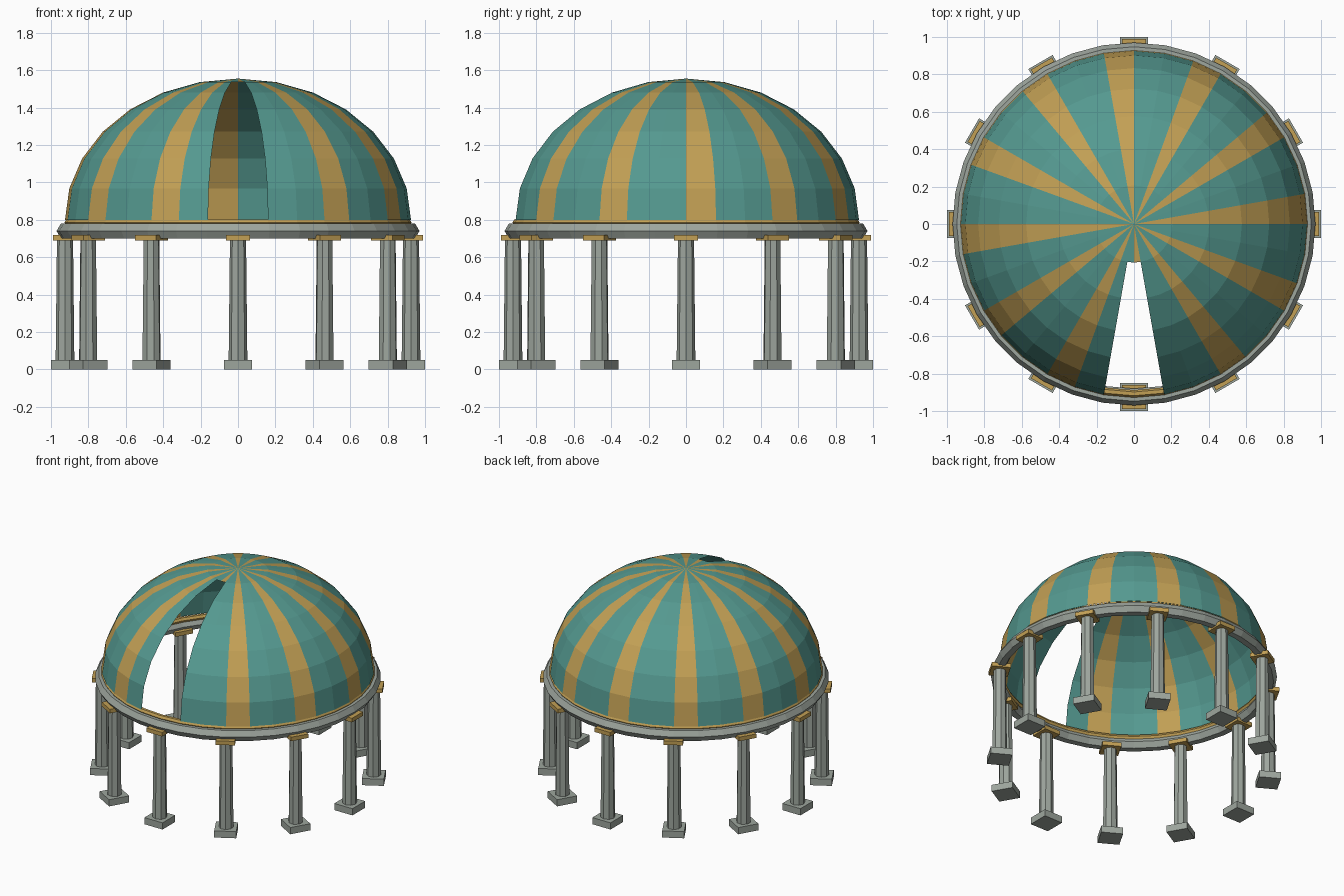
import bpy, bmesh, math
from mathutils import Matrix

if "Cube" in bpy.data.objects:
    bpy.data.objects.remove(bpy.data.objects["Cube"])

SEG = 36          # segments around the dome and rings
R = 0.925         # main radius


def material(name, rgb):
    m = bpy.data.materials.new(name)
    m.diffuse_color = (*rgb, 1)
    m.use_nodes = True
    m.node_tree.nodes["Principled BSDF"].inputs["Base Color"].default_value = m.diffuse_color
    return m


TEAL = material("teal", (0.09, 0.32, 0.28))
GOLD = material("gold", (0.54, 0.35, 0.09))
STONE = material("grey stone", (0.34, 0.38, 0.34))


def add_object(name, bm, *mats):
    me = bpy.data.meshes.new(name)
    bm.to_mesh(me)
    bm.free()
    for m in mats:
        me.materials.append(m)
    ob = bpy.data.objects.new(name, me)
    bpy.context.collection.objects.link(ob)
    return ob


def ring(name, major, minor, z, mat, sides=6):
    """Faceted torus."""
    bm = bmesh.new()
    grid = []
    for i in range(SEG):
        a = 2 * math.pi * i / SEG
        loop = []
        for j in range(sides):
            b = 2 * math.pi * j / sides
            r = major + minor * math.cos(b)
            loop.append(bm.verts.new((r * math.cos(a), r * math.sin(a), z + minor * math.sin(b))))
        grid.append(loop)
    for i in range(SEG):
        p, q = grid[i], grid[(i + 1) % SEG]
        for j in range(sides):
            k = (j + 1) % sides
            bm.faces.new((p[j], q[j], q[k], p[k]))
    return add_object(name, bm, mat)


def box(name, size, z0, z1, mat, place):
    bm = bmesh.new()
    bmesh.ops.create_cube(bm, size=1)
    bm.transform(Matrix.Translation((0, 0, (z0 + z1) / 2)) @ Matrix.Diagonal((size, size, z1 - z0, 1)))
    add_object(name, bm, mat).matrix_world = place


# Dome: striped thin shell with an open slit at the front
BANDS, BASE_Z, HEIGHT = 7, 0.80, 0.755
bm = bmesh.new()
rows = []
for j in range(BANDS):
    lat = math.pi / 2 * j / BANDS
    r, z = R * math.cos(lat), BASE_Z + HEIGHT * math.sin(lat)
    rows.append([bm.verts.new((r * math.cos(2 * math.pi * i / SEG),
                               r * math.sin(2 * math.pi * i / SEG), z)) for i in range(SEG)])
apex = bm.verts.new((0, 0, BASE_Z + HEIGHT))
for i in range(SEG):
    k = (i + 1) % SEG
    for j in range(BANDS):
        last = j == BANDS - 1
        if i in (26, 27) and not last:
            continue                      # front slit
        if last:
            f = bm.faces.new((rows[j][i], rows[j][k], apex))
        else:
            f = bm.faces.new((rows[j][i], rows[j][k], rows[j + 1][k], rows[j + 1][i]))
        f.material_index = 1 if i % 3 == 0 else 0
bmesh.ops.delete(bm, geom=[v for v in bm.verts if not v.link_faces], context='VERTS')
add_object("dome", bm, TEAL, GOLD)

# Stone ring beam and gold trim under the dome
ring("ring_beam", R, 0.045, 0.74, STONE)
ring("dome_trim", 0.908, 0.02, 0.785, GOLD)

# Twelve columns with base blocks and gold capitals
for n in range(12):
    place = Matrix.Rotation(math.radians(30 * n), 4, 'Z') @ Matrix.Translation((R, 0, 0))
    box(f"column_base_{n}", 0.15, 0, 0.05, STONE, place)
    box(f"column_capital_{n}", 0.13, 0.69, 0.72, GOLD, place)
    bm = bmesh.new()
    bmesh.ops.create_cone(bm, cap_ends=True, segments=8, radius1=0.05, radius2=0.043, depth=0.65)
    bm.transform(Matrix.Translation((0, 0, 0.375)))
    add_object(f"column_shaft_{n}", bm, STONE).matrix_world = place
